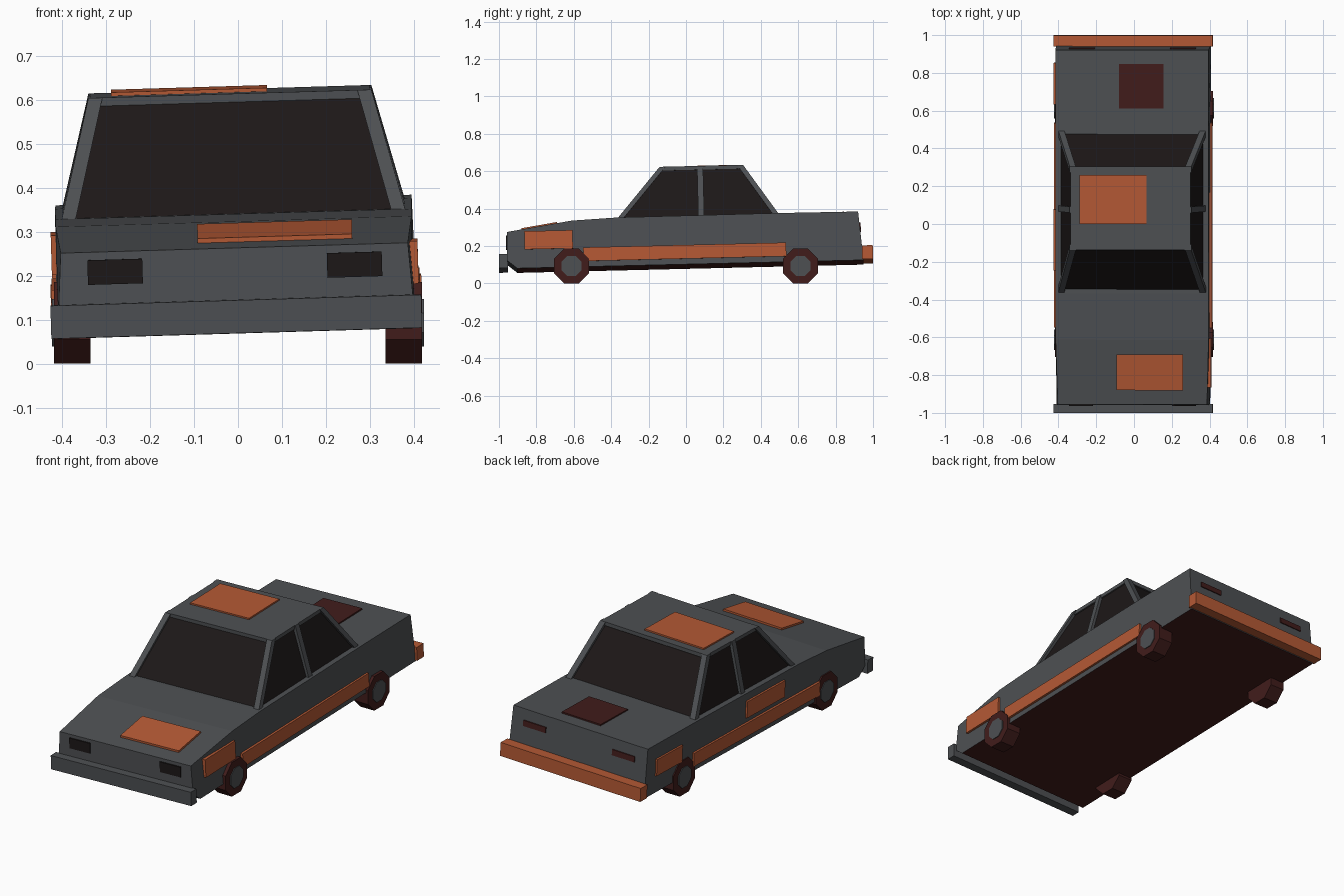
import bpy, bmesh, math
from mathutils import Matrix, Vector

if "Cube" in bpy.data.objects:
    bpy.data.objects.remove(bpy.data.objects["Cube"])

# Slight lean of the sagging body on its wheels
ROLL, PITCH = 0.03, 0.024
TILT = Matrix.Rotation(PITCH, 4, 'X') @ Matrix.Rotation(-ROLL, 4, 'Y')


def material(name, rgb):
    m = bpy.data.materials.new(name)
    m.diffuse_color = (*rgb, 1)
    m.use_nodes = True
    m.node_tree.nodes["Principled BSDF"].inputs["Base Color"].default_value = m.diffuse_color
    return m


GREY = material("grey_paint", (0.075, 0.08, 0.086))
ORANGE = material("rust_orange", (0.46, 0.10, 0.035))
RED = material("dark_red", (0.053, 0.012, 0.011))
GLASS = material("dark_glass", (0.012, 0.009, 0.009))


def build(name, bm, mat, tilt=True):
    bmesh.ops.recalc_face_normals(bm, faces=bm.faces)
    if tilt:
        bm.transform(TILT)
    me = bpy.data.meshes.new(name)
    bm.to_mesh(me)
    bm.free()
    me.materials.append(mat)
    ob = bpy.data.objects.new(name, me)
    bpy.context.collection.objects.link(ob)
    return ob


def loft(name, ring_a, ring_b, mat, tilt=True):
    """Closed solid between two rings with equal point counts."""
    bm = bmesh.new()
    a = [bm.verts.new(p) for p in ring_a]
    b = [bm.verts.new(p) for p in ring_b]
    bm.faces.new(a)
    bm.faces.new(b)
    n = len(a)
    for i in range(n):
        j = (i + 1) % n
        bm.faces.new((a[i], a[j], b[j], b[i]))
    return build(name, bm, mat, tilt)


def rect(x0, x1, y0, y1, z, slope=0.0):
    return [(x, y, z + slope * (y - y0))
            for x, y in ((x0, y0), (x1, y0), (x1, y1), (x0, y1))]


def box(name, x, y, z, mat, slope=0.0):
    return loft(name, rect(*x, *y, z[0], slope), rect(*x, *y, z[1], slope), mat)


# Lower body: side profile (y, z, half width)
profile = [(-0.90, 0.09, 0.408), (-0.955, 0.135, 0.405), (-0.95, 0.286, 0.395),
           (-0.605, 0.338, 0.405), (-0.36, 0.349, 0.405), (0.51, 0.352, 0.406),
           (0.929, 0.350, 0.405), (0.952, 0.09, 0.410)]
body = loft("lower_body", [(-w, y, z) for y, z, w in profile],
            [(w, y, z) for y, z, w in profile], GREY)
body.data.materials.append(RED)
for f in body.data.polygons:
    if f.normal.z < -0.9:
        f.material_index = 1

# Cabin glass and roof
loft("cabin_glass", rect(-0.378, 0.378, -0.345, 0.492, 0.34),
     rect(-0.308, 0.308, -0.118, 0.305, 0.605), GLASS)
box("roof", (-0.318, 0.318), (-0.124, 0.319), (0.597, 0.617), GREY)

# Window pillars: (label, base y, top y)
R = 0.016
for side, s in (("left", -1), ("right", 1)):
    for label, yb, yt in (("front", -0.346, -0.11), ("middle", 0.09, 0.09),
                          ("rear", 0.494, 0.304)):
        xb, xt = s * 0.377, s * 0.306
        loft(f"{label}_pillar_{side}",
             rect(xb - R, xb + R, yb - R, yb + R, 0.34),
             rect(xt - R, xt + R, yt - R, yt + R, 0.617), GREY)

# Bumpers
box("front_bumper", (-0.422, 0.422), (-0.997, -0.95), (0.093, 0.168), GREY)
box("rear_bumper", (-0.422, 0.422), (0.945, 1.003), (0.095, 0.168), ORANGE)

# Mismatched panels on hood, roof and trunk
box("hood_panel", (-0.083, 0.269), (-0.873, -0.682), (0.290, 0.308), ORANGE, 0.15)
box("roof_panel", (-0.270, 0.085), (0.015, 0.275), (0.612, 0.625), ORANGE)
box("trunk_panel", (-0.068, 0.166), (0.62, 0.855), (0.345, 0.358), RED)

# Side panels
box("front_fender_panel", (0.395, 0.417), (-0.858, -0.60), (0.19, 0.287), ORANGE)
box("rear_fender_panel", (-0.417, -0.395), (0.64, 0.86), (0.182, 0.272), ORANGE)
box("door_panel", (-0.417, -0.395), (-0.24, 0.085), (0.22, 0.31), ORANGE)

for side, s in (("left", -1), ("right", 1)):
    # Sill strips
    box(f"sill_strip_{side}", sorted((s * 0.39, s * 0.419)), (-0.545, 0.54),
        (0.12, 0.193), ORANGE)
    # Lamps
    box(f"headlight_{side}", sorted((s * 0.21, s * 0.335)), (-0.957, -0.93),
        (0.212, 0.268), GLASS)
    loft(f"tail_light_{side}", rect(s * 0.2, s * 0.335, 0.91, 0.942, 0.262),
         rect(s * 0.2, s * 0.335, 0.91, 0.940, 0.292), RED)


# Wheels: upright octagons with a flat side on the ground
def octagon(x, y, z, apothem):
    r = apothem / math.cos(math.pi / 8)
    return [(x, y + r * math.cos((k + 0.5) * math.pi / 4),
             z + r * math.sin((k + 0.5) * math.pi / 4)) for k in range(8)]


for side, s in (("left", -1), ("right", 1)):
    for label, y in (("front", -0.612), ("rear", 0.612)):
        loft(f"{label}_wheel_{side}", octagon(s * 0.335, y, 0.093, 0.093),
             octagon(s * 0.419, y, 0.093, 0.093), RED, tilt=False)
        loft(f"{label}_hub_{side}", octagon(s * 0.40, y, 0.093, 0.054),
             octagon(s * 0.423, y, 0.093, 0.054), GREY, tilt=False)
